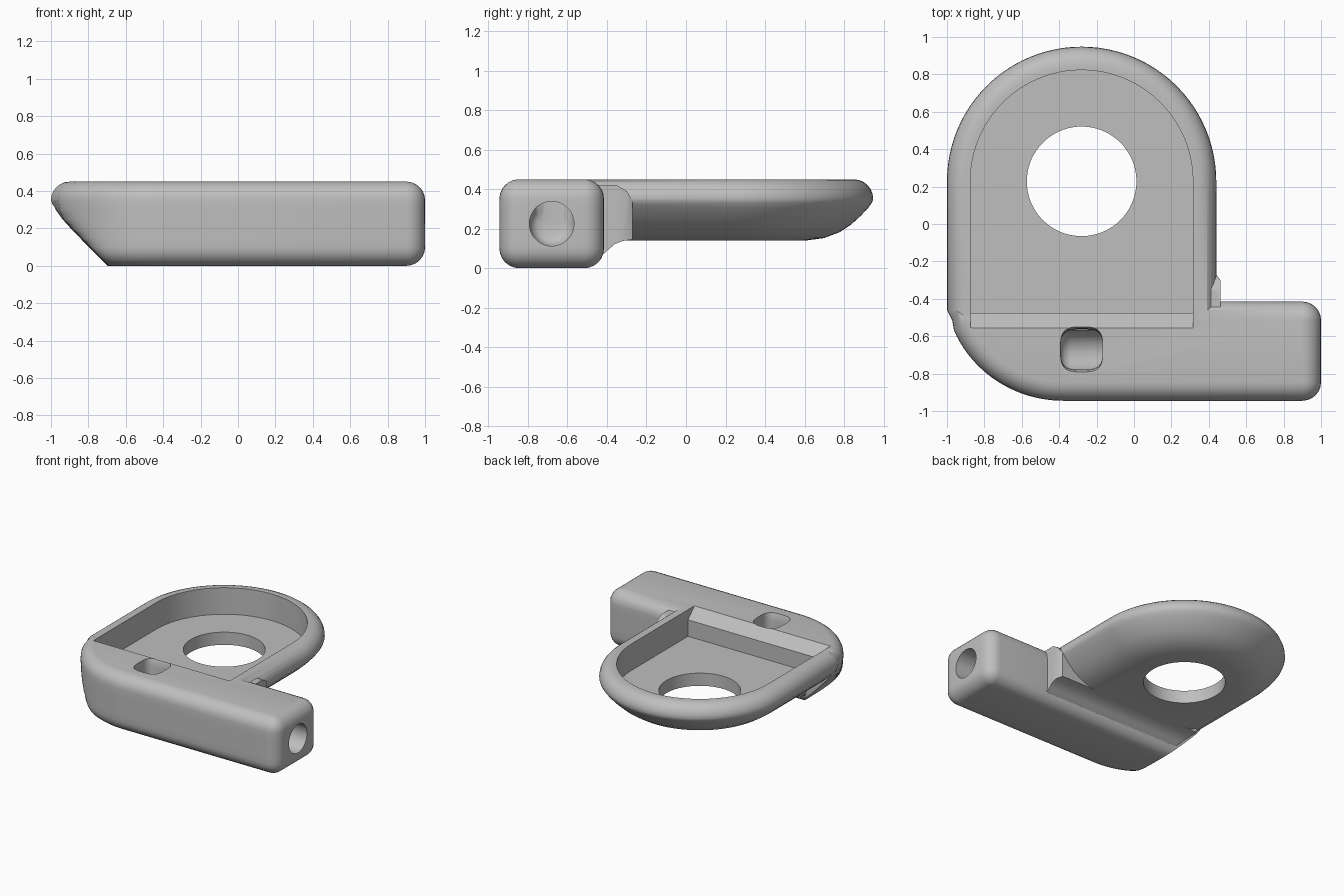
import bpy, bmesh
from math import sin, cos, radians, sqrt

cube = bpy.data.objects.get("Cube")
if cube:
    bpy.data.objects.remove(cube, do_unlink=True)

grey = bpy.data.materials.new("plain_grey")
grey.use_nodes = True
colour = (0.52, 0.52, 0.52, 1)
grey.diffuse_color = colour
grey.node_tree.nodes["Principled BSDF"].inputs["Base Color"].default_value = colour

CX, CY = -0.28, 0.228     # centre of the round tray
BORE_Y = -0.68            # line of the bore in the bar


def loft(name, rings):
    """Closed triangulated solid skinned through rings with equal point counts."""
    bm = bmesh.new()
    rows = [[bm.verts.new(p) for p in ring] for ring in rings]
    n = len(rows[0])
    for a, b in zip(rows, rows[1:]):
        for i in range(n):
            j = (i + 1) % n
            bm.faces.new((a[i], a[j], b[j], b[i]))
    bm.faces.new(rows[0][::-1])
    bm.faces.new(rows[-1])
    bmesh.ops.triangulate(bm, faces=bm.faces)
    bmesh.ops.recalc_face_normals(bm, faces=bm.faces)
    mesh = bpy.data.meshes.new(name)
    bm.to_mesh(mesh)
    bm.free()
    mesh.materials.append(grey)
    obj = bpy.data.objects.new(name, mesh)
    bpy.context.collection.objects.link(obj)
    return obj


def arc(cx, cy, r, start, end, steps):
    angles = [radians(start + (end - start) * i / steps) for i in range(steps + 1)]
    return [(cx + r * cos(a), cy + r * sin(a)) for a in angles]


def arch(r, front, z, nick=0):
    """Half circle at the back, straight sides, optionally a nicked front corner."""
    pts = arc(CX, CY, r, 0, 180, 48) + [(CX - r, front + 2 * nick)]
    if nick:
        pts.append((CX - r + nick, front))
    pts.append((CX + r, front))
    return [(x, y, z) for x, y in pts]


def bar_ring(d, z):
    """Bar outline inset by d, its right-hand end undercut by a slope."""
    r = max(0.1 - d, 0.002)
    pts = arc(-0.38, -0.295, 0.65 - d, 205, 270, 20)
    pts += arc(0.9, -0.845, r, -90, 0, 6) + arc(0.9, -0.515, r, 0, 90, 6)
    pts.append((d - 1, -0.415 - d))
    limit = -0.7 - z
    soft = lambda x: (x + limit + sqrt((x - limit) ** 2 + 0.0025)) / 2
    return [(soft(x), y, z) for x, y in pts]


def combine(target, tool, operation):
    mod = target.modifiers.new("join", 'BOOLEAN')
    mod.operation = operation
    mod.solver = 'EXACT'
    mod.object = tool
    bpy.context.view_layer.objects.active = target
    bpy.ops.object.modifier_apply(modifier=mod.name)
    bpy.data.objects.remove(tool, do_unlink=True)


# Bar with rounded edges
R = 0.1
quarter = [radians(15 * i) for i in range(7)]
top_round = [(R - R * cos(a), 0.35 + R * sin(a)) for a in quarter]
section = [(R - R * sin(a), R - R * cos(a)) for a in quarter]
section += [(0, z) for z in (0.15, 0.2, 0.25, 0.3)] + top_round
body = loft("bracket_body", [bar_ring(d, z) for d, z in section])

# Tray with a bowl-like underside
profile = [(0.34, 0.14), (0.25, 0.152), (0.17, 0.182), (0.11, 0.222),
           (0.06, 0.268), (0.025, 0.306), (0.006, 0.332)] + top_round
tray = loft("tray", [arch(0.72 - d, -0.53, z, 0.035) for d, z in profile])
combine(body, tray, 'UNION')

# Concave web where the tray meets the bar
web_shape = [(-0.46, 0.05), (-0.42, 0.07), (-0.39, 0.1), (-0.36, 0.122), (-0.32, 0.138),
             (-0.27, 0.145), (-0.27, 0.34), (-0.3, 0.39), (-0.35, 0.42), (-0.46, 0.42)]
web = loft("web", [[(max(-0.83, -0.67 - z), y, z) for y, z in web_shape],
                   [(0.44 if y > -0.28 else 0.462, y, z) for y, z in web_shape]])
combine(body, web, 'UNION')

# Pocket with a sloped front lip
pocket = loft("pocket_cutter", [arch(0.595, -0.475, 0.24), arch(0.595, -0.475, 0.37),
                                arch(0.595, -0.605, 0.5)])
combine(body, pocket, 'DIFFERENCE')

# Round hole through the tray floor
hole = loft("hole_cutter", [[(x, y, z) for x, y in arc(CX, CY, 0.293, 0, 355, 71)]
                            for z in (0.05, 0.35)])
combine(body, hole, 'DIFFERENCE')

# Bore along the bar with a rounded blind end
bore = loft("bore_cutter", [[(x, y, z) for y, z in arc(BORE_Y, 0.225, r, 0, 350, 35)]
                            for x, r in ((-0.39, 0.07), (-0.375, 0.095), (-0.34, 0.113),
                                         (1.1, 0.113))])
combine(body, bore, 'DIFFERENCE')


# Flared, rounded-square outlet on top
def outlet_ring(s, z):
    power = lambda v: abs(v) ** 0.6 * (1 if v > 0 else -1)
    return [(CX + 0.113 * power(x), BORE_Y + 0.01 + 0.108 * s * power(y), z)
            for x, y in arc(0, 0, 1, 5, 355, 35)]


outlet = loft("outlet_cutter", [outlet_ring(s, z) for s, z in
                                ((1, 0.23), (1, 0.39), (1.04, 0.425), (1.14, 0.455))])
combine(body, outlet, 'DIFFERENCE')

# Smooth shading with sharp edges kept
bpy.ops.object.select_all(action='DESELECT')
body.select_set(True)
bpy.context.view_layer.objects.active = body
bpy.ops.object.shade_smooth_by_angle(angle=radians(35))
